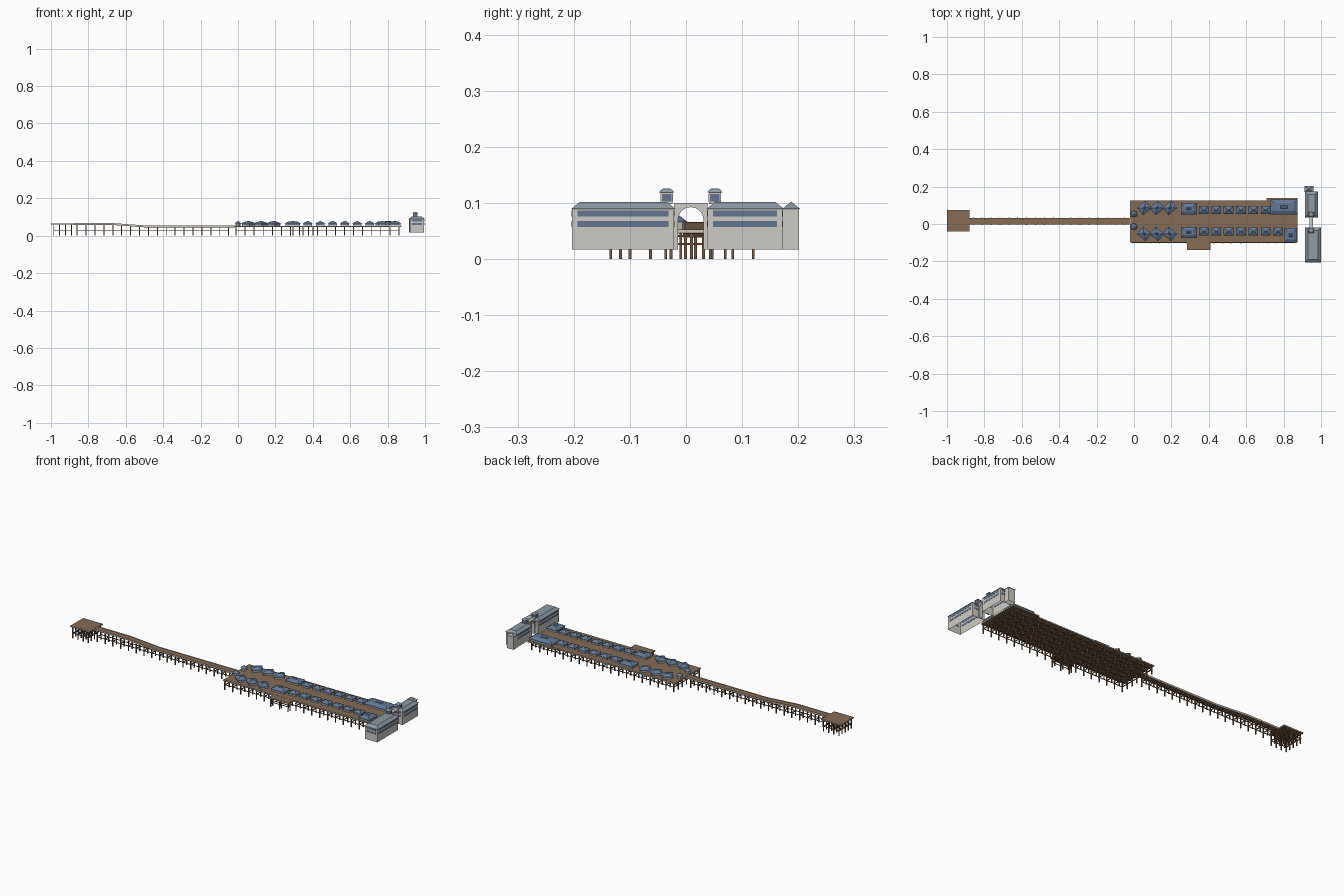
import bpy, bmesh, math
from mathutils import Matrix, Vector

if "Cube" in bpy.data.objects:
    bpy.data.objects.remove(bpy.data.objects["Cube"])

def mat(name, rgb):
    m = bpy.data.materials.new(name)
    m.diffuse_color = [(c / 255 / 12.92 if c < 11 else ((c / 255 + 0.055) / 1.055) ** 2.4) for c in rgb] + [1]
    m.use_nodes = True
    m.node_tree.nodes["Principled BSDF"].inputs["Base Color"].default_value = m.diffuse_color
    return m

DECK = mat("deck brown", (134, 108, 86))
WOOD = mat("dark timber", (118, 88, 66))
CREAM = mat("cream trim", (205, 200, 186))
WALL = mat("pale wall", (206, 203, 195))
BLUE = mat("blue roof", (98, 120, 150))
SLATE = mat("grey slate", (142, 155, 166))
GLASS = mat("window blue", (98, 117, 145))

def finish(name, bm, *mats):
    bmesh.ops.recalc_face_normals(bm, faces=bm.faces)
    me = bpy.data.meshes.new(name)
    bm.to_mesh(me)
    bm.free()
    for m in mats:
        me.materials.append(m)
    ob = bpy.data.objects.new(name, me)
    bpy.context.collection.objects.link(ob)
    return ob

def add_box(bm, x0, x1, y0, y1, z0, z1, mi=0, open_bottom=False):
    M = Matrix.Translation(((x0 + x1) / 2, (y0 + y1) / 2, (z0 + z1) / 2)) @ Matrix.Diagonal((x1 - x0, y1 - y0, z1 - z0, 1))
    vs = bmesh.ops.create_cube(bm, size=1, matrix=M)["verts"]
    faces = {f for v in vs for f in v.link_faces}
    for f in faces:
        f.material_index = mi
    if open_bottom:
        low = min(faces, key=lambda f: f.calc_center_median().z)
        bmesh.ops.delete(bm, geom=[low], context='FACES_ONLY')

def box(name, m, *dims):
    bm = bmesh.new()
    add_box(bm, *dims)
    return finish(name, bm, m)

def add_hip(bm, x0, x1, y0, y1, z0, z1, inset, mi=0):
    """Hipped roof with a flat or ridged top."""
    ix, iy = min(inset, (x1 - x0) / 2 - 0.0005), min(inset, (y1 - y0) / 2 - 0.0005)
    lo = [bm.verts.new((x, y, z0)) for x, y in ((x0, y0), (x1, y0), (x1, y1), (x0, y1))]
    hi = [bm.verts.new((x, y, z1)) for x, y in
          ((x0 + ix, y0 + iy), (x1 - ix, y0 + iy), (x1 - ix, y1 - iy), (x0 + ix, y1 - iy))]
    fs = [bm.faces.new(lo[::-1]), bm.faces.new(hi)]
    fs += [bm.faces.new((lo[i], lo[(i + 1) % 4], hi[(i + 1) % 4], hi[i])) for i in range(4)]
    for f in fs:
        f.material_index = mi

# Walkway height along x
def walk_z(x):
    t = min(max((x + 0.68) / 0.18, 0), 1)
    return 0.065 - 0.013 * t

# Piles, cross beams and long beams under a rectangle of deck
def trestle(name, xs, ys, top):
    bm = bmesh.new()
    w = 0.0025
    for x in xs:
        t = top(x)
        for y in ys:
            add_box(bm, x - w, x + w, y - w, y + w, 0, t - 0.005)
        for z in (0.027, t - 0.012):
            add_box(bm, x - 0.002, x + 0.002, ys[0] - 0.004, ys[-1] + 0.004, z - 0.002, z + 0.002)
    for y in ys:
        add_box(bm, xs[0], xs[-1], y - 0.0015, y + 0.0015, 0.026, 0.029)
    finish(name, bm, WOOD)

def steps(a, b, n):
    return [a + (b - a) * i / (n - 1) for i in range(n)]

trestle("main_trestle", steps(-0.01, 0.86, 19), steps(-0.1, 0.12, 7), lambda x: 0.053)
trestle("side_landing_trestle", steps(0.295, 0.4, 3), [-0.134, -0.117], lambda x: 0.053)
trestle("walkway_trestle", steps(-0.86, -0.05, 18), [-0.001, 0.031], walk_z)
trestle("end_trestle", steps(-0.985, -0.89, 4), steps(-0.036, 0.07, 5), lambda x: 0.065)

# Decks with a pale edge band
def deck(name, x0, x1, y0, y1, z):
    box(name, DECK, x0, x1, y0, y1, z - 0.007, z)
    bm = bmesh.new()
    e = 0.0012
    for a in ((x0 - e, x1 + e, y0 - e, y0), (x0 - e, x1 + e, y1, y1 + e),
              (x0 - e, x0, y0, y1), (x1, x1 + e, y0, y1)):
        add_box(bm, *a, z - 0.006, z - 0.001)
    finish(name + "_edge", bm, CREAM)

deck("main_deck", -0.02, 0.873, -0.099, 0.125, 0.053)
deck("north_deck", 0.71, 0.873, 0.126, 0.137, 0.053)
deck("side_landing", 0.285, 0.408, -0.138, -0.1, 0.053)
deck("end_platform", -0.9985, -0.88, -0.038, 0.073, 0.066)

# Sloping walkway and its curbs
def strip(name, m, y0, y1, dz0, dz1):
    bm = bmesh.new()
    rings = []
    for x in (-0.88, -0.68, -0.5, -0.02):
        z = walk_z(x)
        rings.append([bm.verts.new((x, y, z + d)) for y, d in ((y0, dz0), (y1, dz0), (y1, dz1), (y0, dz1))])
    for a, b in zip(rings, rings[1:]):
        for i in range(4):
            bm.faces.new((a[i], a[(i + 1) % 4], b[(i + 1) % 4], b[i]))
    bm.faces.new(rings[0])
    bm.faces.new(rings[-1])
    finish(name, bm, m)

strip("walkway", DECK, -0.001, 0.031, -0.007, 0)
strip("walkway_south_curb", CREAM, -0.003, -0.001, -0.006, 0.003)
strip("walkway_north_curb", CREAM, 0.031, 0.033, -0.006, 0.003)

# Sheds: pale walls, window band, blue hipped roof and small roof lantern
def shed(name, cx, cy, sx, sy, rot=0, h=0.078):
    bm = bmesh.new()
    x, y = sx / 2, sy / 2
    add_box(bm, -x + 0.004, x - 0.004, -y + 0.004, y - 0.004, 0.053, 0.066, 0)
    add_box(bm, -x + 0.0034, x - 0.0034, -y + 0.0034, y - 0.0034, 0.058, 0.063, 2)
    add_hip(bm, -x, x, -y, y, 0.066, h - 0.003, 0.017, 1)
    add_hip(bm, -x * 0.28, x * 0.28, -y * 0.22, y * 0.22, h - 0.003, h, 0.004, 1)
    ob = finish(name, bm, WALL, BLUE, GLASS)
    ob.location = (cx, cy, 0)
    ob.rotation_euler.z = rot

for i in range(7):
    x = 0.373 + i * 0.0662
    shed(f"south_shed_{i}", x, -0.04, 0.052, 0.044)
    if i < 6:
        shed(f"north_shed_{i}", x, 0.075, 0.052, 0.044)
shed("south_large_shed", 0.293, -0.045, 0.085, 0.06)
shed("north_large_shed", 0.293, 0.081, 0.085, 0.06)
shed("south_end_hall", 0.838, -0.06, 0.068, 0.078)
shed("north_end_hall", 0.802, 0.091, 0.142, 0.078)
for i in range(3):
    x = 0.055 + i * 0.068
    shed(f"south_angled_shed_{i}", x, -0.053, 0.06, 0.052, math.radians(-40))
    shed(f"north_angled_shed_{i}", x, 0.086, 0.06, 0.052, math.radians(40))

# Octagonal entrance kiosks
for side, y in (("south", -0.015), ("north", 0.054)):
    bm = bmesh.new()
    for r0, r1, z0, z1, mi in ((0.013, 0.013, 0.053, 0.066, 0), (0.018, 0.001, 0.066, 0.079, 1)):
        vs = bmesh.ops.create_cone(bm, cap_ends=True, segments=8, radius1=r0, radius2=r1, depth=z1 - z0,
                                   matrix=Matrix.Translation((0, y, (z0 + z1) / 2)))["verts"]
        for f in {f for v in vs for f in v.link_faces}:
            f.material_index = mi
    finish(side + "_kiosk", bm, WALL, BLUE)

# Shore buildings: walls, two window bands per side, truncated hipped roof
def building(name, x0, x1, y0, y1):
    bm = bmesh.new()
    add_box(bm, x0, x1, y0, y1, 0.017, 0.089, 0, True)
    finish(name + "_walls", bm, WALL)
    bm = bmesh.new()
    e, g = 0.0008, 0.01
    for z0, z1 in ((0.0755, 0.0865), (0.0575, 0.0675)):
        for x in (x0, x1):
            add_box(bm, x - e, x + e, y0 + g, y1 - g, z0, z1)
        for y in (y0, y1):
            add_box(bm, x0 + g, x1 - g, y - e, y + e, z0, z1)
    finish(name + "_windows", bm, GLASS)
    bm = bmesh.new()
    add_hip(bm, x0 - 0.004, x1 + 0.004, y0 - 0.002, y1 + 0.003, 0.089, 0.102, 0.016)
    finish(name + "_roof", bm, SLATE)

building("south_building", 0.919, 0.995, -0.203, -0.021)
building("north_building", 0.917, 0.981, 0.038, 0.172)

# Corner pavilion with pyramid roof
bm = bmesh.new()
add_box(bm, 0.915, 0.955, 0.172, 0.201, 0.017, 0.089, 0, True)
add_hip(bm, 0.911, 0.959, 0.171, 0.204, 0.089, 0.102, 0.03, 1)
finish("corner_pavilion", bm, WALL, SLATE)

# Roof towers with glazed sides and domed caps
for side, y0, y1 in (("south", -0.045, -0.024), ("north", 0.041, 0.062)):
    bm = bmesh.new()
    add_box(bm, 0.936, 0.96, y0, y1, 0.098, 0.119, 0)
    add_box(bm, 0.9355, 0.9605, y0 + 0.002, y1 - 0.002, 0.103, 0.116, 2)
    add_box(bm, 0.938, 0.958, y0 - 0.0005, y1 + 0.0005, 0.103, 0.116, 2)
    add_hip(bm, 0.933, 0.963, y0 - 0.003, y1 + 0.003, 0.119, 0.123, 0.003, 1)
    add_hip(bm, 0.936, 0.96, y0, y1, 0.123, 0.126, 0.005, 1)
    finish(side + "_tower", bm, WALL, SLATE, GLASS)

# Arched gateway between the buildings
bm = bmesh.new()
arc = [(0.0085 - 0.0225 * math.cos(a), 0.07 + 0.0225 * math.sin(a)) for a in steps(0, math.pi, 17)]
prof = [(-0.021, 0.017), (-0.014, 0.017)] + arc + [(0.031, 0.017), (0.038, 0.017), (0.038, 0.1), (-0.021, 0.1)]
face = bm.faces.new([bm.verts.new((0.938, y, z)) for y, z in prof])
new = bmesh.ops.extrude_face_region(bm, geom=[face])["geom"]
bmesh.ops.translate(bm, vec=Vector((0.018, 0, 0)), verts=[v for v in new if isinstance(v, bmesh.types.BMVert)])
finish("gateway_arch", bm, WALL)
